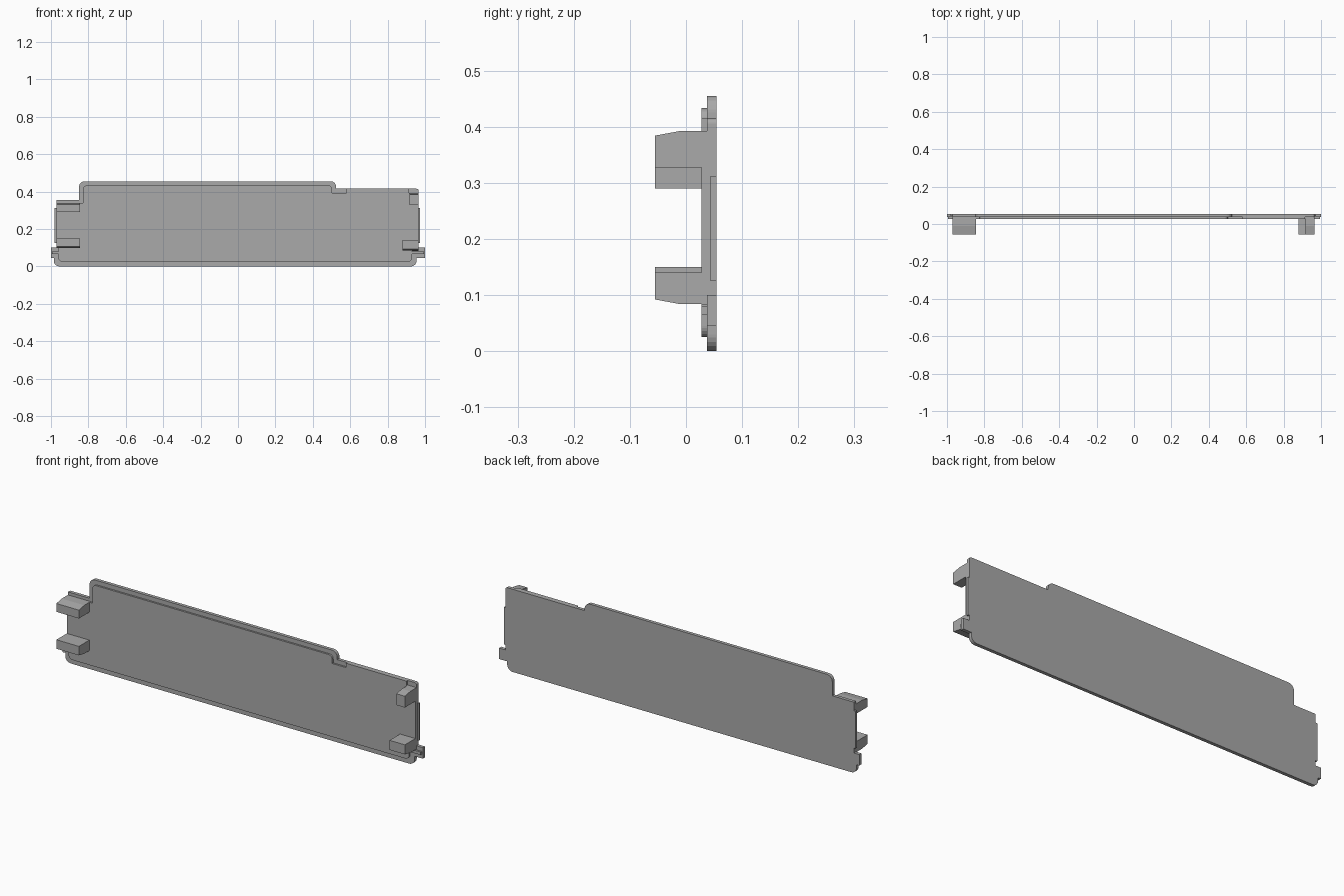
import bpy
import bmesh
from mathutils import Vector

cube = bpy.data.objects.get("Cube")
if cube:
    bpy.data.objects.remove(cube, do_unlink=True)

grey = bpy.data.materials.new("plain grey")
grey.use_nodes = True
colour = (0.4, 0.4, 0.4, 1)
grey.diffuse_color = colour
grey.node_tree.nodes["Principled BSDF"].inputs["Base Color"].default_value = colour


def rounded(points, steps=6):
    """Outline from (a, b) or (a, b, radius) corners, with rounded corners cut as arcs."""
    result = []
    for i, p in enumerate(points):
        corner = Vector(p[:2])
        if len(p) == 2:
            result.append(corner)
            continue
        before = (Vector(points[i - 1][:2]) - corner).normalized() * p[2]
        after = (Vector(points[(i + 1) % len(points)][:2]) - corner).normalized() * p[2]
        centre = corner + before + after
        for s in range(steps + 1):
            t = s / steps
            ray = (-after).lerp(-before, t).normalized() * p[2]
            result.append(centre + ray)
    return result


def prism(name, outline, low, high, axis):
    """Extrude an outline along y (outline in x, z) or along x (outline in y, z)."""
    bm = bmesh.new()
    place = (lambda p: (p.x, low, p.y)) if axis == "y" else (lambda p: (low, p.x, p.y))
    face = bm.faces.new([bm.verts.new(place(p)) for p in rounded(outline)])
    extruded = bmesh.ops.extrude_face_region(bm, geom=[face])
    shift = Vector((0, high - low, 0)) if axis == "y" else Vector((high - low, 0, 0))
    moved = [g for g in extruded["geom"] if isinstance(g, bmesh.types.BMVert)]
    bmesh.ops.translate(bm, verts=moved, vec=shift)
    bmesh.ops.recalc_face_normals(bm, faces=bm.faces)
    mesh = bpy.data.meshes.new(name)
    bm.to_mesh(mesh)
    bm.free()
    mesh.materials.append(grey)
    obj = bpy.data.objects.new(name, mesh)
    bpy.context.collection.objects.link(obj)
    return obj


BACK, STEP, FRONT, TIP = 0.054, 0.037, 0.028, -0.055

# Back plate with side tabs
prism("back_plate", [
    (-0.985, 0, 0.03), (0.955, 0, 0.03), (0.955, 0.045), (1, 0.045), (1, 0.1),
    (0.965, 0.1), (0.965, 0.415, 0.01), (0.525, 0.415), (0.525, 0.455, 0.03),
    (-0.85, 0.455, 0.03), (-0.85, 0.355), (-0.97, 0.355), (-0.97, 0.1),
    (-1, 0.1), (-1, 0.045), (-0.985, 0.045)], STEP, BACK, "y")

# Raised inner layer, stepped in from the rim
prism("inner_layer", [
    (-0.96, 0.025, 0.02), (0.93, 0.025, 0.02), (0.93, 0.083), (0.965, 0.083),
    (0.965, 0.392), (0.915, 0.392), (0.915, 0.415), (0.58, 0.415), (0.58, 0.393),
    (0.503, 0.393), (0.503, 0.433, 0.02), (-0.828, 0.433, 0.02), (-0.828, 0.34),
    (-0.97, 0.34), (-0.97, 0.097), (-0.96, 0.097)], FRONT, STEP, "y")

# Clips: flat inner face, outer face tapered toward the tip
for name, x0, x1, inner, outer in [
        ("right_upper_clip", -0.97, -0.845, 0.29, 0.34),
        ("right_lower_clip", -0.97, -0.845, 0.15, 0.097),
        ("left_upper_clip", 0.918, 0.965, 0.327, 0.392),
        ("left_lower_clip", 0.88, 0.965, 0.14, 0.084)]:
    taper = 0.008 if outer > inner else -0.008
    prism(name, [(STEP, inner), (TIP, inner), (TIP, outer - taper),
                 (-0.012, outer), (STEP, outer)], x0, x1, "x")

# Thin side rails and small tab ribs
for side, x0, x1 in [("right", -0.98, -0.965), ("left", 0.96, 0.973)]:
    prism(side + "_rail", [(0.044, 0.125), (BACK, 0.125), (BACK, 0.312),
                           (0.044, 0.312)], x0, x1, "x")
for side, x0, x1 in [("right", -0.995, -0.95), ("left", 0.92, 0.995)]:
    prism(side + "_tab_rib", [(FRONT, 0.065), (STEP, 0.065), (STEP, 0.08),
                              (FRONT, 0.08)], x0, x1, "x")
